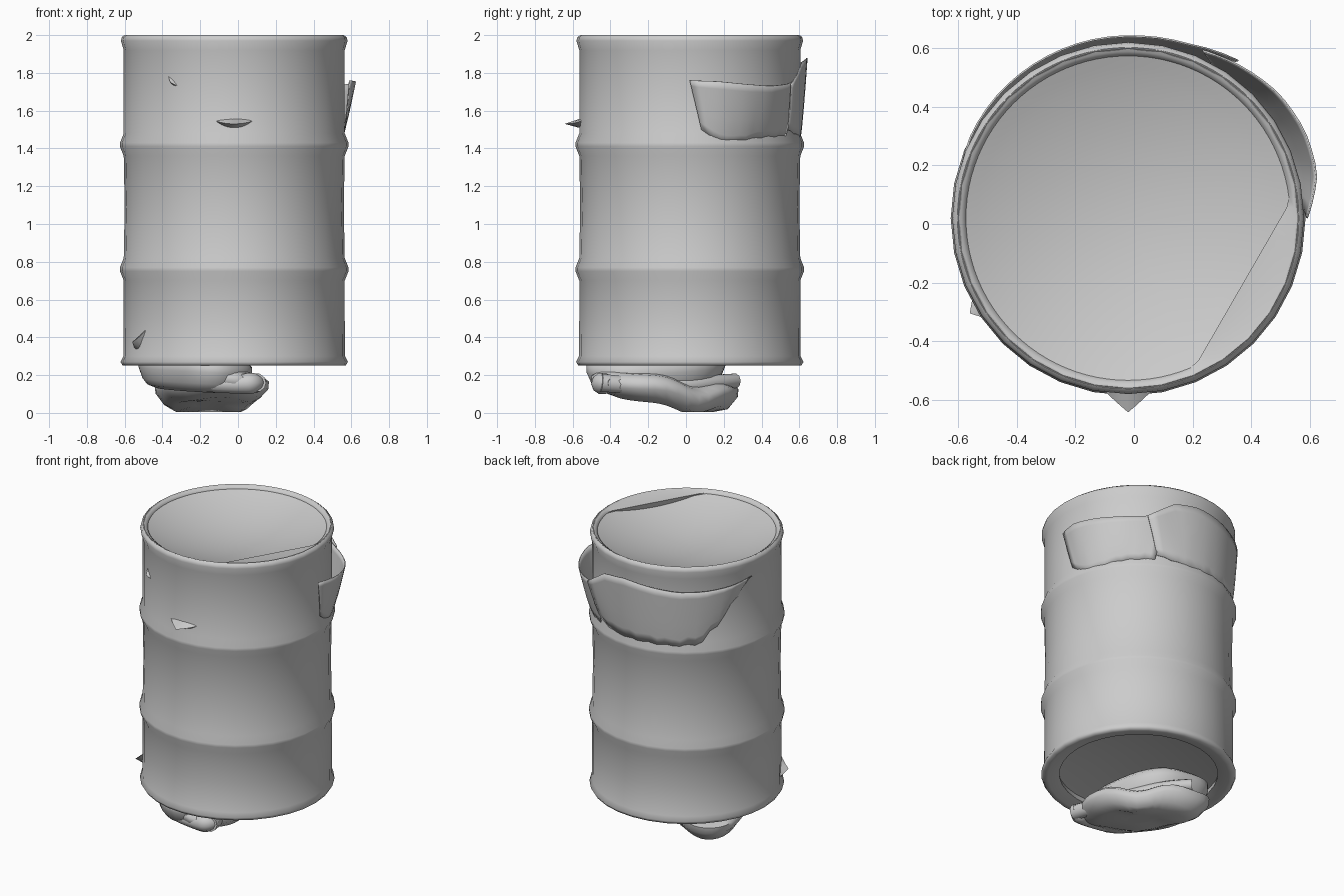
import bpy
import bmesh
from math import sin, cos, pi, radians, exp
from mathutils import Vector

cube = bpy.data.objects.get("Cube")
if cube:
    bpy.data.objects.remove(cube, do_unlink=True)

CX, CY = -0.02, 0.02      # drum axis
BODY = 0.585              # drum wall radius
MOUTH = 0.553             # inside radius

grey = bpy.data.materials.new("plain grey")
grey.use_nodes = True
grey.diffuse_color = (0.6, 0.6, 0.6, 1)
grey.node_tree.nodes["Principled BSDF"].inputs["Base Color"].default_value = (0.6, 0.6, 0.6, 1)


def polar(r, deg, z):
    return Vector((CX + r * cos(radians(deg)), CY + r * sin(radians(deg)), z))


def lerp(a, b, t):
    return a + (b - a) * t


def sample(keys, t):
    """Piecewise linear lookup through evenly spaced keys, t in 0..1."""
    f = t * (len(keys) - 1)
    i = min(int(f), len(keys) - 2)
    return lerp(keys[i], keys[i + 1], f - i)


def loft(name, rows, around=True, caps=(), stack=False, sharp=50):
    """Skin rows of points; rows may close around, be capped, or join last to first."""
    bm = bmesh.new()
    vs = [[bm.verts.new(p) for p in row] for row in rows]
    n = len(rows[0])
    for i in range(len(vs) if stack else len(vs) - 1):
        a, b = vs[i], vs[(i + 1) % len(vs)]
        for j in range(n if around else n - 1):
            k = (j + 1) % n
            bm.faces.new((a[j], a[k], b[k], b[j]))
    for c in caps:
        bm.faces.new(vs[c])
    bmesh.ops.recalc_face_normals(bm, faces=bm.faces)
    mesh = bpy.data.meshes.new(name)
    bm.to_mesh(mesh)
    bm.free()
    mesh.materials.append(grey)
    obj = bpy.data.objects.new(name, mesh)
    bpy.context.collection.objects.link(obj)
    bpy.ops.object.select_all(action='DESELECT')
    bpy.context.view_layer.objects.active = obj
    obj.select_set(True)
    bpy.ops.object.shade_smooth_by_angle(angle=radians(sharp))
    return obj


SIDES = 32
ANGLES = [360 * i / SIDES for i in range(SIDES)]

# Drum shell: outer wall with two rolled hoops, rims and an inside wall
profile = [(0.56, 0.25), (0.59, 0.25), (0.602, 0.27), (0.587, 0.3), (BODY, 0.5)]
for hoop in (0.76, 1.42):
    profile += [(BODY, hoop - 0.06), (0.605, hoop - 0.01), (0.605, hoop + 0.01), (BODY, hoop + 0.06)]
    if hoop < 1:
        profile.append((0.58, 1.09))
profile += [(BODY, 1.92), (0.6, 1.97), (0.595, 1.99), (0.58, 2.0), (0.565, 1.985),
            (MOUTH, 1.95), (MOUTH, 0.36), (0.5, 0.31), (0.49, 0.27)]
loft("drum_shell", [[polar(r, a, z) for a in ANGLES] for r, z in profile], stack=True, sharp=60)


# Dished liner in the mouth, with a flat ledge bridging one side
def reach(a):
    c = cos(radians(a + 30))
    return min(MOUTH, 0.45 / c) if c > 0.1 else MOUTH


def dish(r):
    return 1.978 - 0.11 * (1 - (r / MOUTH) ** 2)


fine = [360 * i / 96 for i in range(96)]
rows = [[polar(0.582, a, 1.999) for a in fine], [polar(0.568, a, 1.993) for a in fine],
        [polar(reach(a), a, 1.982) for a in fine]]
for t in (1, 0.93, 0.85, 0.7, 0.5, 0.3, 0.1):
    row = []
    for a in fine:
        r = reach(a) * t + (0.012 if t == 1 and reach(a) < MOUTH - 0.02 else 0)
        row.append(polar(r, a, dish(r)))
    rows.append(row)
loft("mouth_liner", rows, caps=(-1,), sharp=60)

# Domed floor recessed inside the bottom rim
loft("drum_floor", [[polar(0.54 * t, a, 0.3 + 0.06 * (1 - t * t)) for a in ANGLES]
                    for t in (1, 0.9, 0.75, 0.5, 0.2)], caps=(-1,))


# Torn liner flaps hanging over the outside
def flap(name, start, stop, tops, bottoms, bulges, ragged, cols):
    rows = []
    for v in (0, 0.12, 0.35, 0.6, 0.85, 1):
        row = []
        for i in range(cols + 1):
            t = i / cols
            tear = ragged * (sin(i * 2.3) + 0.6 * sin(i * 4.1))
            z = lerp(sample(tops, t), sample(bottoms, t) + tear, v)
            r = 0.585 + sample(bulges, t) * (1 - v) ** 0.8
            row.append(polar(r, lerp(start, stop, t) + 6 * v * (1 - 2 * t), z))
        rows.append(row)
    skin = loft(name, rows, around=False).modifiers.new("thickness", 'SOLIDIFY')
    skin.thickness = 0.006
    skin.offset = 0


flap("side_flap", 0, 66, [1.76, 1.755, 1.74, 1.73, 1.74, 1.77], [1.5, 1.42, 1.42, 1.45, 1.46, 1.47],
     [0.025, 0.075, 0.085, 0.08, 0.06, 0.04], 0.006, 16)
flap("back_flap", 55, 168, [1.74, 1.86, 1.88, 1.86, 1.84, 1.84, 1.85, 1.87],
     [1.5, 1.47, 1.46, 1.46, 1.45, 1.48, 1.64, 1.84], [0.07, 0.042, 0.036, 0.034, 0.03, 0.026, 0.02, 0.004],
     0.011, 22)


# Small liner points poking through the wall
def scrap(name, ang, z, width, rise, out, tilt):
    rows = []
    steps = [i / 5 - 1 for i in range(11)]
    for lift, push in ((-1, 0.15), (-0.5, 1), (0.3, -0.1)):
        rows.append([polar(BODY - 0.01 + (out + 0.01) * push * (1 - abs(s)) ** 1.2, ang + s * width,
                           z + tilt * s + rise * lift * (1 - s * s)) for s in steps])
    loft(name, rows, around=False)


scrap("front_scrap", 270, 1.55, 11, 0.04, 0.077, 0.0)
scrap("upper_scrap", 236, 1.765, 4, 0.03, 0.02, -0.035)
scrap("lower_scrap", 211, 0.4, 7, 0.05, 0.045, 0.06)


# Crumpled liner hanging out underneath, lying diagonally
def crumple(name, centre, size, turn, rings, wave, phase, sag):
    rows = []
    ct, st = cos(radians(turn)), sin(radians(turn))
    for z, scale in rings:
        row = []
        for i in range(40):
            a = 2 * pi * i / 40
            k = scale * (1 + wave * sin(3 * a + phase) + wave * 0.6 * sin(5 * a - phase))
            u, v = size[0] * k * cos(a), size[1] * k * sin(a)
            x, y = centre[0] + u * ct - v * st, centre[1] + u * st + v * ct
            row.append(Vector((x, y, max(0.005, z + sag(x, y)))))
        rows.append(row)
    loft(name, rows, caps=(0, -1), sharp=70)


def bump(x, y, px, py, spread):
    return exp(-((x - px) ** 2 + (y - py) ** 2) / spread)


def lower_sag(x, y):
    return 0.045 - 0.08 * bump(x, y, 0.0, 0.06, 0.02) - 0.07 * bump(x, y, -0.27, 0.16, 0.025) \
        + 0.04 * bump(x, y, -0.12, -0.47, 0.04) + 0.02 * bump(x, y, -0.15, -0.05, 0.02)


crumple("upper_fold", (-0.22, -0.14), (0.27, 0.39), 28,
        [(0.3, 0.9), (0.27, 1.0), (0.23, 1.0), (0.17, 0.93), (0.14, 0.85), (0.125, 0.7)], 0.04, 0.6,
        lambda x, y: 0.015 * sin(4 * y) - 0.06 * (x + 0.2))
crumple("lower_fold", (-0.14, -0.1), (0.25, 0.42), 28,
        [(0.17, 0.5), (0.155, 0.85), (0.12, 1.0), (0.08, 0.99), (0.035, 0.85), (0.01, 0.65), (0.005, 0.3)],
        0.04, 2.2, lower_sag)


# Rolled edges of the hanging liner
def roll(name, pts):
    curve = bpy.data.curves.new(name, 'CURVE')
    curve.dimensions = '3D'
    curve.bevel_depth = 1
    curve.bevel_resolution = 3
    curve.use_fill_caps = True
    curve.materials.append(grey)
    line = curve.splines.new('NURBS')
    line.points.add(len(pts) - 1)
    line.use_endpoint_u = True
    line.order_u = 3
    for p, (x, y, z, r) in zip(line.points, pts):
        p.co = (x, y, z, 1)
        p.radius = r
    obj = bpy.data.objects.new(name, curve)
    bpy.context.collection.objects.link(obj)


roll("front_roll", [(-0.36, -0.34, 0.19, 0.01), (-0.2, -0.43, 0.16, 0.05), (0.0, -0.45, 0.15, 0.05),
                    (0.09, -0.44, 0.16, 0.065), (0.13, -0.4, 0.16, 0.02)])
roll("diagonal_roll", [(0.1, -0.45, 0.16, 0.05), (0.06, -0.26, 0.14, 0.045), (-0.02, -0.02, 0.14, 0.045),
                       (-0.14, 0.16, 0.16, 0.045), (-0.25, 0.26, 0.17, 0.04)])
